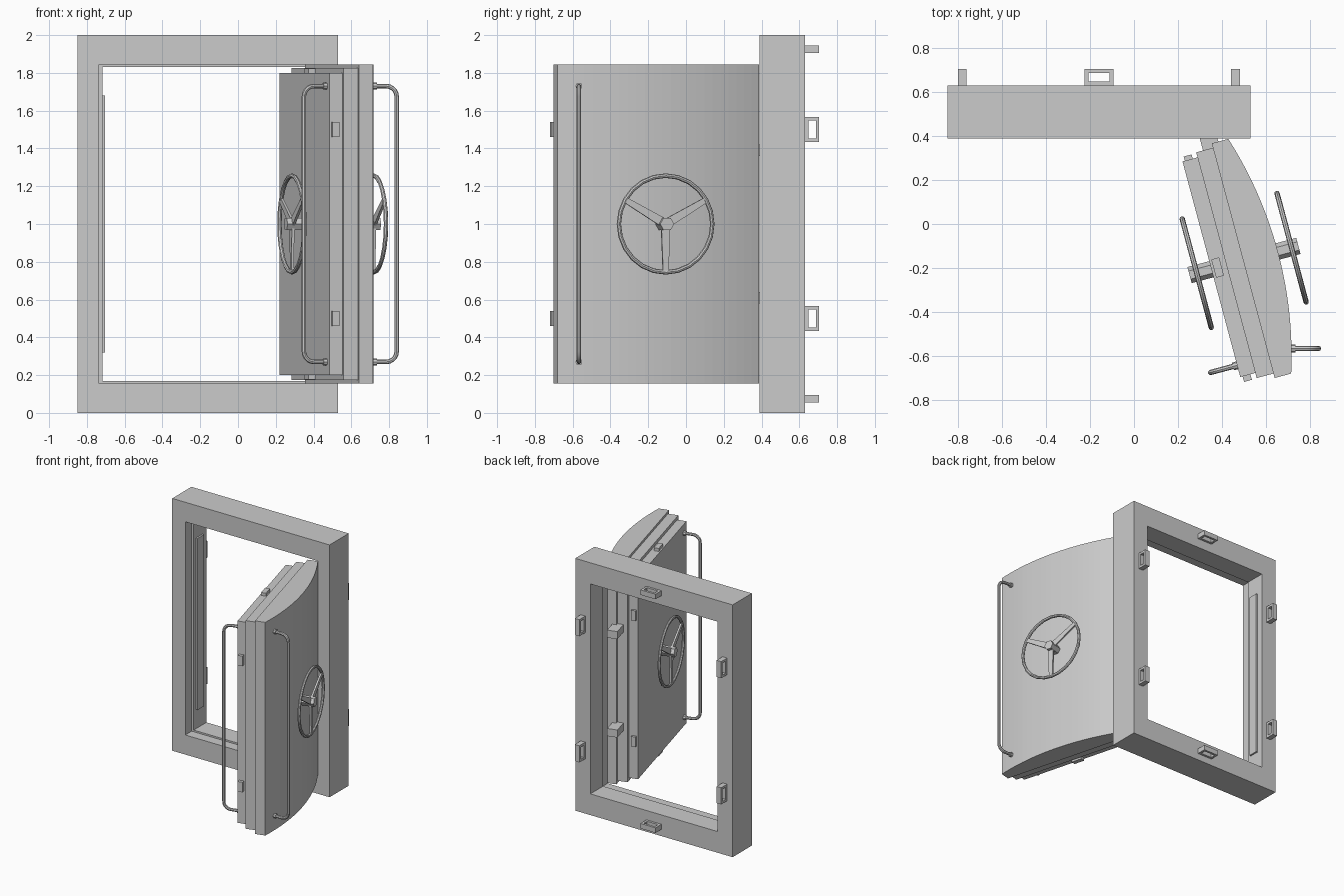
import bpy, bmesh
from math import sin, cos, pi, radians, asin
from mathutils import Matrix, Vector

if "Cube" in bpy.data.objects:
    bpy.data.objects.remove(bpy.data.objects["Cube"])

SWING = Matrix.Rotation(radians(-75), 4, 'Z')   # door local: x = width, y = outward
I4 = Matrix.Identity(4)
DC = 0.29                                       # door centre along its width


def finish(name, bm, mat=I4, smooth=False):
    bmesh.ops.transform(bm, matrix=mat, verts=bm.verts)
    bmesh.ops.recalc_face_normals(bm, faces=bm.faces)
    me = bpy.data.meshes.new(name)
    bm.to_mesh(me)
    bm.free()
    ob = bpy.data.objects.new(name, me)
    bpy.context.collection.objects.link(ob)
    if smooth:
        bpy.ops.object.select_all(action='DESELECT')
        ob.select_set(True)
        bpy.context.view_layer.objects.active = ob
        bpy.ops.object.shade_smooth_by_angle()
    return ob


def box(name, x, y, z, mat=I4):
    bm = bmesh.new()
    m = Matrix.LocRotScale(Vector(((x[0] + x[1]) / 2, (y[0] + y[1]) / 2, (z[0] + z[1]) / 2)), None,
                           Vector((x[1] - x[0], y[1] - y[0], z[1] - z[0])))
    bmesh.ops.create_cube(bm, size=1, matrix=m)
    return finish(name, bm, mat)


def loft(name, rings, mat=I4, closed=False, smooth=False):
    """Skin a list of equal-length vertex rings."""
    bm = bmesh.new()
    vs = [[bm.verts.new(p) for p in r] for r in rings]
    n = len(vs[0])
    for a in range(len(vs) - (0 if closed else 1)):
        r, s = vs[a], vs[(a + 1) % len(vs)]
        for i in range(n):
            bm.faces.new((r[i], r[(i + 1) % n], s[(i + 1) % n], s[i]))
    if not closed:
        bm.faces.new(vs[0])
        bm.faces.new(vs[-1])
    return finish(name, bm, mat, smooth)


# stepped frame: rectangles (half width, half height, y) around the opening
FX = -0.16
prof = [(0.69, 1.0, 0.39), (0.575, 0.845, 0.39), (0.575, 0.845, 0.47),
        (0.558, 0.832, 0.47), (0.558, 0.832, 0.63), (0.69, 1.0, 0.63)]
loft("frame", [[(FX + sx * w, y, 1 + sz * h) for sx, sz in ((-1, -1), (1, -1), (1, 1), (-1, 1))]
               for w, h, y in prof], closed=True)
box("strike_plate", (-0.72, -0.704), (0.50, 0.58), (0.32, 1.68))


# rectangular bolt keepers on the back of the frame
def keeper(name, centre, vertical):
    t, L, w = 0.02, 0.066, 0.018
    rings = []
    for d, a, y0, y1 in ((-t, L, 0.63, 0.705), (t, L, 0.63, 0.705),
                         (t, L - w, 0.648, 0.687), (-t, L - w, 0.648, 0.687)):
        ring = []
        for e, y in ((-a, y0), (a, y0), (a, y1), (-a, y1)):
            ring.append((centre[0] + (d if vertical else e), y, centre[1] + (e if vertical else d)))
        rings.append(ring)
    loft(name, rings, closed=True)


for s in (-1, 1):
    for z in (0.5, 1.5):
        keeper("side_keeper", (FX + s * 0.622, z), True)
    keeper("end_keeper", (FX, 1 + s * 0.926), False)

# door layers: stepped inner plates and a curved outer shell
box("door_inner_plate", (DC - 0.508, DC + 0.508), (0.287, 0.358), (0.2, 1.8), SWING)
box("door_middle_plate", (DC - 0.532, DC + 0.532), (0.358, 0.437), (0.175, 1.825), SWING)
HW, R = 0.553, 1.835
TH = asin(HW / R)
outline = [(DC + HW, 0.437), (DC - HW, 0.437)]
for i in range(25):
    a = -TH + 2 * TH * i / 24
    outline.append((DC + R * sin(a), 0.515 + R * (cos(a) - cos(TH))))
loft("door_outer_shell", [[(x, y, z) for x, y in outline] for z in (0.155, 1.845)], SWING)

# locking bolts around the inner plate
for s in (-1, 1):
    for z in (0.5, 1.5):
        e = DC + s * 0.508
        box("side_bolt", (e - 0.02, e + 0.026), (0.298, 0.335), (z - 0.04, z + 0.04), SWING)
    e = 1 + s * 0.8
    box("end_bolt", (DC - 0.043, DC + 0.043), (0.298, 0.335), (e - 0.024, e + 0.024), SWING)
    # hinge block
    z = 1 + s * 0.39
    box("hinge_block", (-0.37, -0.24), (0.39, 0.468), (z - 0.03, z + 0.03), SWING)


# handwheels: rim, hub and three tapered spokes
def handwheel(name, n, hub0, hub1):
    def pt(r, a, y):
        return (DC + r * cos(a), y, 1 + r * sin(a))
    seg, tube = 24, 8
    loft(name + "_rim", [[pt(0.256 + 0.012 * cos(2 * pi * j / tube), 2 * pi * i / seg,
                             n + 0.012 * sin(2 * pi * j / tube)) for j in range(tube)]
                         for i in range(seg)], SWING, True, True)
    loft(name + "_hub", [[pt(0.038, pi / 3 * i, y) for i in range(6)] for y in (hub0, hub1)], SWING)
    for a in (radians(30), radians(150), radians(270)):
        rings = []
        for r, w in ((0.02, 0.024), (0.254, 0.015)):
            rings.append([(DC + r * cos(a) - sw * w * sin(a), n + sy * 0.007,
                           1 + r * sin(a) + sw * w * cos(a))
                          for sw, sy in ((-1, -1), (1, -1), (1, 1), (-1, 1))])
        loft(name + "_spoke", rings, SWING)


handwheel("outer_wheel", 0.665, 0.58, 0.697)
handwheel("inner_wheel", 0.218, 0.184, 0.30)


# tall pull handles with rounded corners, swept as a tube
def handle(name, base, d):
    d = d.normalized()
    up, side = Vector((0, 0, 1)), d.cross(Vector((0, 0, 1)))
    reach, r, half, k = 0.125, 0.012, 0.73, 0.055
    path = [(0, -half, 0)]
    for s in (-1, 1):
        arc = [(reach - k + k * sin(t), s * (half - k + k * cos(t)), t)
               for t in [pi / 2 * i / 5 for i in range(6)]]
        # tangent angle runs 0..90 along the lower corner, 90..180 along the upper
        path += [(p, q, t) for p, q, t in arc] if s < 0 else [(p, q, pi - t) for p, q, t in arc[::-1]]
    path.append((0, half, pi))
    rings = []
    for p, q, t in path:
        nrm = -d * sin(t) + up * cos(t)
        c = Vector((base[0], base[1], 1)) + d * p + up * q
        rings.append([c + r * (nrm * cos(2 * pi * j / 8) + side * sin(2 * pi * j / 8)) for j in range(8)])
    loft(name, rings, smooth=True)
    for s in (-1, 1):
        c = Vector((base[0], base[1], 1 + s * half))
        loft(name + "_foot", [[c + d * h + 0.018 * (up * cos(pi / 4 * j) + side * sin(pi / 4 * j))
                               for j in range(8)] for h in (-0.01, 0.02)])


handle("outer_handle", (0.715, -0.567), Vector((1, 0, 0)))
inner = SWING @ Vector((0.743, 0.287, 0))
handle("inner_handle", inner[:2], SWING.to_3x3() @ Vector((0, -1, 0)))
